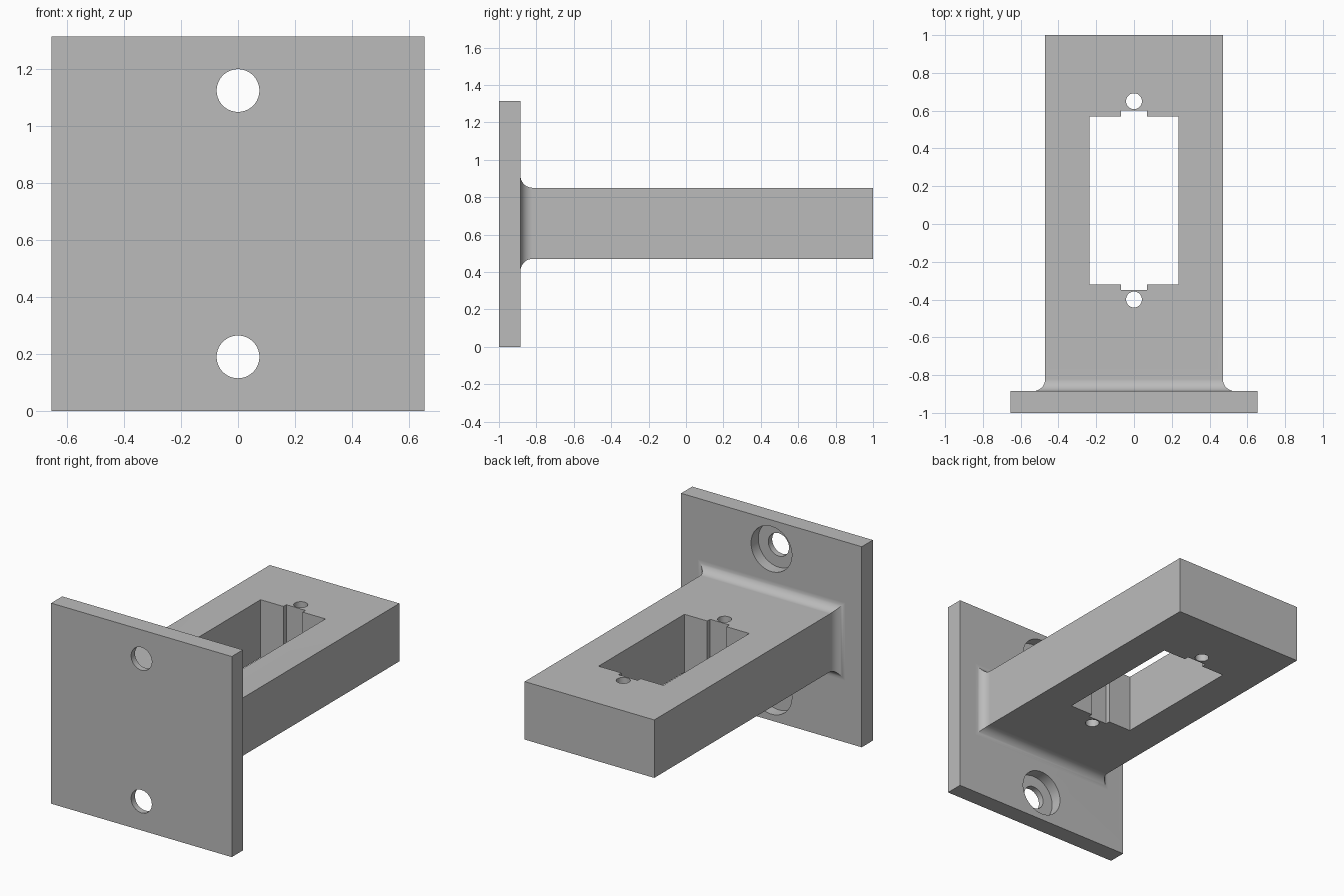
import bpy, bmesh, math
from mathutils import Matrix

if "Cube" in bpy.data.objects:
    bpy.data.objects.remove(bpy.data.objects["Cube"], do_unlink=True)

GREY = (0.5, 0.5, 0.5, 1)
grey = bpy.data.materials.new("matte grey")
grey.use_nodes = True
grey.diffuse_color = GREY
grey.node_tree.nodes["Principled BSDF"].inputs["Base Color"].default_value = GREY

MID_Z = 0.66          # arm centre height
FRONT, BACK = -1.0, -0.885   # plate faces
ARM_W, ARM_H, FILLET = 0.47, 0.19, 0.065
POCKET_Y = 0.125      # pocket centre


def loft(name, rings):
    """Closed solid through a series of matching point rings."""
    bm = bmesh.new()
    loops = [[bm.verts.new(p) for p in ring] for ring in rings]
    n = len(loops[0])
    for a, b in zip(loops, loops[1:]):
        for i in range(n):
            j = (i + 1) % n
            bm.faces.new((a[i], a[j], b[j], b[i]))
    bm.faces.new(loops[0][::-1])
    bm.faces.new(loops[-1])
    bmesh.ops.recalc_face_normals(bm, faces=bm.faces)
    mesh = bpy.data.meshes.new(name)
    bm.to_mesh(mesh)
    bm.free()
    mesh.materials.append(grey)
    obj = bpy.data.objects.new(name, mesh)
    bpy.context.collection.objects.link(obj)
    return obj


def rect(w, h, y, z):
    return [(-w, y, z - h), (w, y, z - h), (w, y, z + h), (-w, y, z + h)]


def circle(r, segments=64):
    steps = [math.tau * i / segments for i in range(segments)]
    return [(r * math.cos(a), r * math.sin(a)) for a in steps]


def combine(target, tool, operation):
    """Apply a boolean and discard the tool."""
    tool.hide_render = True
    mod = target.modifiers.new("combine", "BOOLEAN")
    mod.operation, mod.solver, mod.object = operation, "EXACT", tool
    bpy.context.view_layer.objects.active = target
    bpy.ops.object.modifier_apply(modifier=mod.name)
    bpy.data.objects.remove(tool, do_unlink=True)


# Mounting plate
bracket = loft("mounting_bracket", [rect(0.655, 0.6575, y, 0.6575) for y in (FRONT, BACK)])

# Arm flaring into the plate with a concave fillet
rings = [rect(ARM_W, ARM_H, 1.0, MID_Z)]
STEPS = 10
for i in range(STEPS + 1):
    a = math.pi / 2 * i / STEPS
    grow = FILLET * (1 - math.cos(a))
    y = BACK + FILLET * (1 - math.sin(a))
    rings.append(rect(ARM_W + grow, ARM_H + grow, y, MID_Z))
rings.append(rect(ARM_W + FILLET, ARM_H + FILLET, BACK - 0.03, MID_Z))
combine(bracket, loft("arm", rings), "UNION")

# Screw holes with counterbores opening at the back of the plate
for z in (0.19, 1.125):
    for r, y0, y1 in ((0.075, FRONT - 0.1, BACK + 0.02), (0.148, BACK - 0.075, BACK + 0.02)):
        cutter = loft("screw_cutter", [[(x, y, z + h) for x, h in circle(r)] for y in (y0, y1)])
        combine(bracket, cutter, "DIFFERENCE")

# Rectangular pocket with a shallow notch at each end
quarter = [(0.235, 0.445), (0.07, 0.445), (0.07, 0.475)]
outline = (quarter + [(-x, y) for x, y in quarter[::-1]]
           + [(-x, -y) for x, y in quarter] + [(x, -y) for x, y in quarter[::-1]])
cutters = [[(x, y + POCKET_Y) for x, y in outline]]
# Small screw holes beyond the pocket ends
for side in (-1, 1):
    cutters.append([(x, y + POCKET_Y + side * 0.525) for x, y in circle(0.042, 40)])
for shape in cutters:
    cutter = loft("arm_cutter", [[(x, y, z) for x, y in shape] for z in (0.3, 1.0)])
    combine(bracket, cutter, "DIFFERENCE")

# Smooth fillet and hole walls, crisp flat faces
bpy.ops.object.select_all(action="DESELECT")
bracket.select_set(True)
bpy.context.view_layer.objects.active = bracket
bpy.ops.object.shade_smooth_by_angle(angle=math.radians(30))
weighted = bracket.modifiers.new("flat face normals", "WEIGHTED_NORMAL")
weighted.keep_sharp = True
